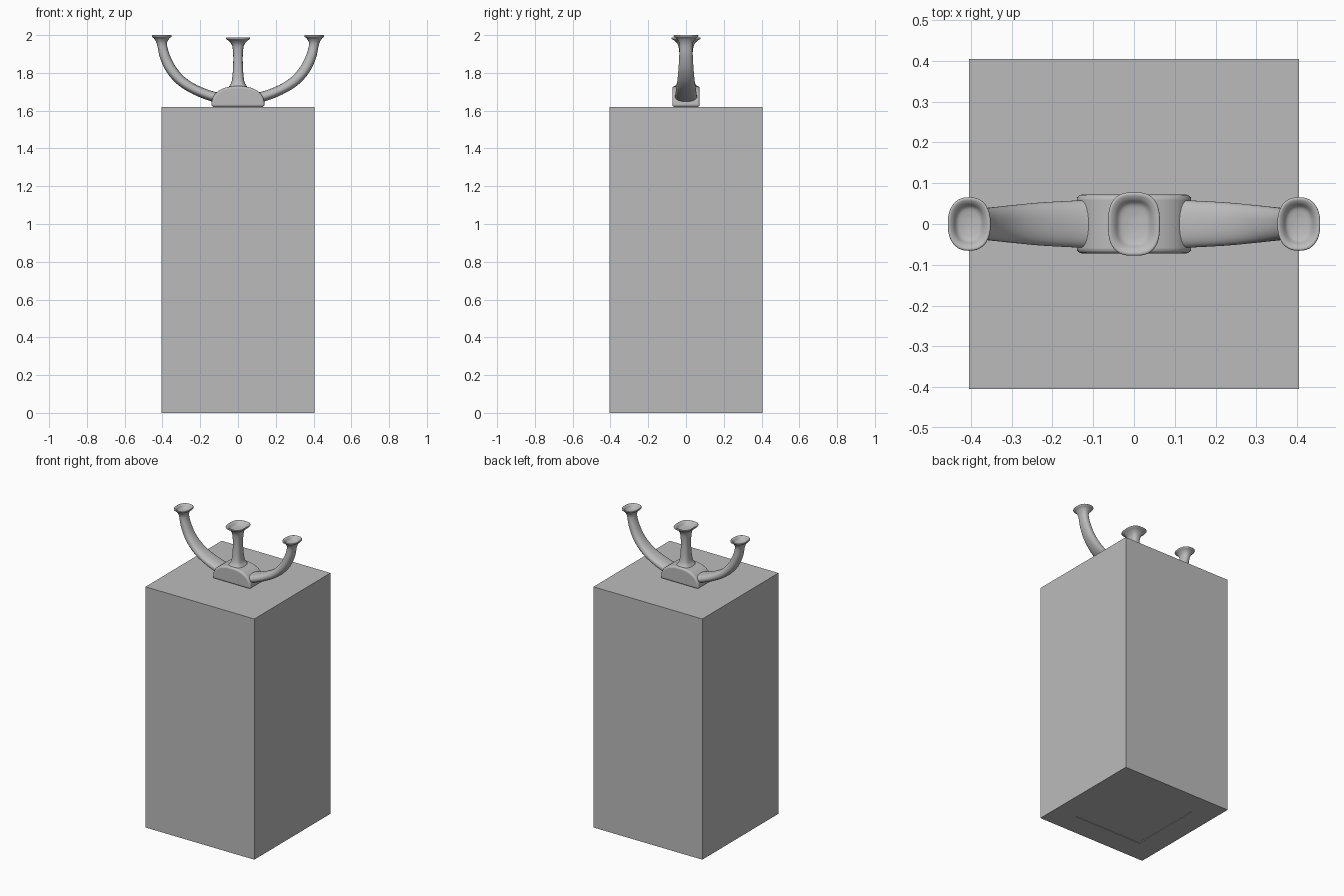
import bpy, bmesh, math

cube = bpy.data.objects.get("Cube")
if cube:
    bpy.data.objects.remove(cube, do_unlink=True)

grey = bpy.data.materials.new("plain grey")
grey.use_nodes = True
grey.diffuse_color = (0.5, 0.5, 0.5, 1)
grey.node_tree.nodes["Principled BSDF"].inputs["Base Color"].default_value = (0.5, 0.5, 0.5, 1)


def finish(name, bm, smooth=True):
    bmesh.ops.recalc_face_normals(bm, faces=bm.faces[:])
    mesh = bpy.data.meshes.new(name)
    bm.to_mesh(mesh)
    bm.free()
    mesh.materials.append(grey)
    obj = bpy.data.objects.new(name, mesh)
    bpy.context.collection.objects.link(obj)
    if smooth:
        bpy.ops.object.select_all(action='DESELECT')
        obj.select_set(True)
        bpy.context.view_layer.objects.active = obj
        bpy.ops.object.shade_smooth_by_angle(angle=math.radians(50))
    return obj


def spline(keys, steps):
    """Catmull-Rom interpolation of every value in the section list."""
    out = []
    for i in range(len(keys) - 1):
        p0, p1 = keys[max(i - 1, 0)], keys[i]
        p2, p3 = keys[i + 1], keys[min(i + 2, len(keys) - 1)]
        for s in range(steps):
            t = s / steps
            out.append([0.5 * (2*b + (c - a)*t + (2*a - 5*b + 4*c - d)*t*t
                               + (3*b - a - 3*c + d)*t**3)
                        for a, b, c, d in zip(p0, p1, p2, p3)])
    return out + [keys[-1]]


def loft(name, keys, side=1, power=0.85, steps=5, count=40):
    """Skin rounded sections (x, z, tilt, half depth in plane, half width in y)."""
    bm = bmesh.new()
    rings = []
    for x, z, tilt, a, b in spline(keys, steps):
        ring, t = [], math.radians(tilt)
        for k in range(count):
            ang = 2 * math.pi * k / count
            c, s = math.cos(ang), math.sin(ang)
            u = a * math.copysign(abs(c) ** power, c)
            v = b * math.copysign(abs(s) ** power, s)
            ring.append(bm.verts.new((side * (x + u * math.cos(t)), v, z - u * math.sin(t))))
        rings.append(ring)
    for r, q in zip(rings, rings[1:]):
        for k in range(count):
            n = (k + 1) % count
            bm.faces.new((r[k], r[n], q[n], q[k]))
    bm.faces.new(rings[0])
    bm.faces.new(rings[-1])
    return finish(name, bm)


def cup(x, top, a, b):
    """Flared lip and the shallow bowl inside it."""
    return [(x, top - .022, 0, a * .72, b * .72), (x, top - .009, 0, a * .98, b * .98),
            (x, top - .002, 0, a, b), (x, top, 0, a * .92, b * .92),
            (x, top - .006, 0, a * .76, b * .78), (x, top - .02, 0, a * .55, b * .6),
            (x, top - .025, 0, a * .2, b * .25)]


# Tall block with a shallow square recess underneath
bm = bmesh.new()
bmesh.ops.create_cube(bm, size=1)
for v in bm.verts:
    v.co.x *= 0.81
    v.co.y *= 0.81
    v.co.z = (v.co.z + 0.5) * 1.62
bottom = [f for f in bm.faces if f.calc_center_median().z < 0.01]
bmesh.ops.inset_region(bm, faces=bottom, thickness=0.215)
bmesh.ops.inset_region(bm, faces=bottom, thickness=0.001, depth=-0.003)
finish("pedestal_block", bm, smooth=False)

# Domed hub, rounded along its front and back edges
bm = bmesh.new()
outline = [bm.verts.new((-.14, -.072, 1.62))]
for k in range(25):
    ang = math.pi * (1 - k / 24)
    c, s = math.cos(ang), math.sin(ang)
    outline.append(bm.verts.new((.14 * math.copysign(abs(c) ** .85, c), -.072, 1.633 + .097 * s ** .9)))
outline.append(bm.verts.new((.14, -.072, 1.62)))
front = bm.faces.new(outline)
made = bmesh.ops.extrude_face_region(bm, geom=[front])["geom"]
for v in made:
    if isinstance(v, bmesh.types.BMVert):
        v.co.y = .072
hub = finish("hub", bm)
bevel = hub.modifiers.new("soft_edges", 'BEVEL')
bevel.width = .012
bevel.segments = 4
bevel.limit_method = 'ANGLE'
bevel.angle_limit = math.radians(50)

# Centre stem, spreading into the hub below and a cup above
loft("centre_stem", [(0, 1.69, 0, .07, .07), (0, 1.725, 0, .05, .06), (0, 1.75, 0, .035, .046),
                     (0, 1.80, 0, .028, .037), (0, 1.88, 0, .025, .034),
                     (0, 1.94, 0, .03, .04)] + cup(0, 1.988, .063, .077), power=.72)

# Curved side arms, each ending in a cup
arm = [(.06, 1.668, 82, .028, .06), (.13, 1.674, 76, .027, .058), (.225, 1.71, 65, .026, .053),
       (.30, 1.757, 50, .027, .046), (.355, 1.82, 30, .028, .04), (.388, 1.89, 15, .027, .036),
       (.402, 1.95, 4, .026, .035)]
for label, side in (("left", 1), ("right", -1)):
    loft(label + "_arm", arm + cup(.404, 2.0, .052, .065), side)
